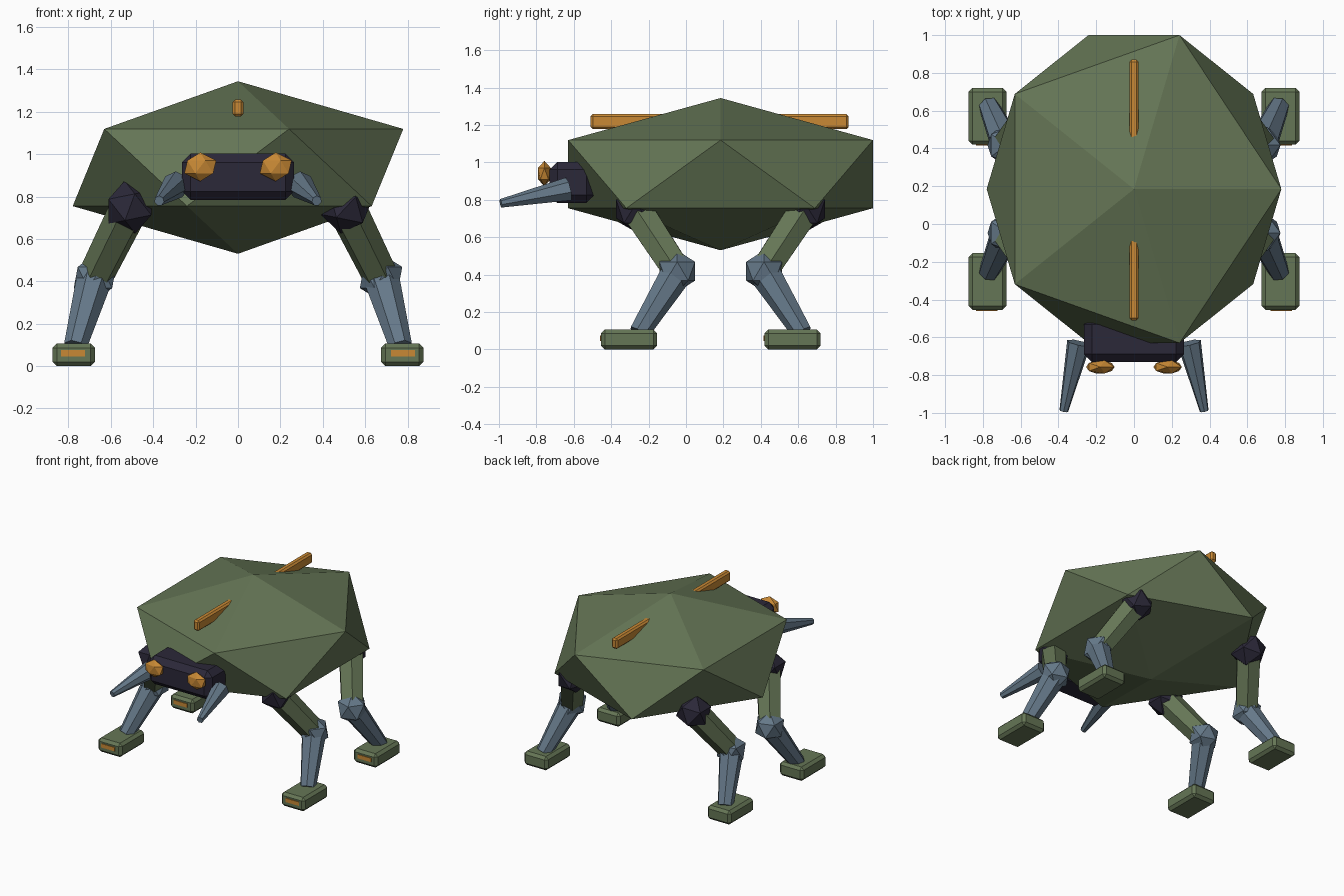
import bpy, bmesh, math
from mathutils import Matrix, Vector

if "Cube" in bpy.data.objects:
    bpy.data.objects.remove(bpy.data.objects["Cube"])


def material(name, rgb):
    m = bpy.data.materials.new(name)
    m.diffuse_color = (*rgb, 1)
    m.use_nodes = True
    m.node_tree.nodes["Principled BSDF"].inputs["Base Color"].default_value = m.diffuse_color
    return m


GREEN = material("olive_green", (0.13, 0.18, 0.092))
STEEL = material("steel_blue", (0.13, 0.19, 0.25))
DARK = material("dark_violet_grey", (0.024, 0.021, 0.04))
ORANGE = material("amber_orange", (0.58, 0.25, 0.035))


def finish(bm, name, mat):
    me = bpy.data.meshes.new(name)
    bm.to_mesh(me)
    bm.free()
    me.materials.append(mat)
    ob = bpy.data.objects.new(name, me)
    bpy.context.collection.objects.link(ob)
    return ob


def gem(name, centre, radii, mat, tilt=0):
    bm = bmesh.new()
    m = (Matrix.Translation(centre) @ Matrix.Rotation(tilt, 4, 'Y')
         @ Matrix.Diagonal((*radii, 1)))
    bmesh.ops.create_icosphere(bm, subdivisions=1, radius=1, matrix=m)
    return finish(bm, name, mat)


def box(name, centre, size, mat, bevel=0):
    bm = bmesh.new()
    bmesh.ops.create_cube(bm, size=1, matrix=Matrix.Translation(centre)
                          @ Matrix.Diagonal((*size, 1)))
    if bevel:
        bmesh.ops.bevel(bm, geom=bm.edges[:], offset=bevel, segments=1,
                        affect='EDGES', profile=0.5)
    return finish(bm, name, mat)


def limb(name, a, b, r1, r2, mat, sides):
    a, b = Vector(a), Vector(b)
    d = b - a
    m = Matrix.Translation((a + b) / 2) @ d.to_track_quat('Z', 'Y').to_matrix().to_4x4()
    bm = bmesh.new()
    bmesh.ops.create_cone(bm, cap_ends=True, segments=sides, radius1=r1,
                          radius2=r2, depth=d.length, matrix=m)
    return finish(bm, name, mat)


# Faceted shell body and the ridge bar running through it
MID = 0.185
gem("body_shell", (0, MID, 0.937), (0.872, 0.958, 0.407), GREEN)
box("back_ridge", (0, 0.18, 1.218), (0.05, 1.38, 0.08), ORANGE, 0.012)

# Head
box("head", (0, -0.61, 0.893), (0.53, 0.24, 0.22), DARK, 0.042)

for sx, side in ((-1, "left"), (1, "right")):
    # Eyes and tusks
    gem(f"{side}_eye", (sx * 0.178, -0.757, 0.94), (0.084, 0.04, 0.068), ORANGE)
    limb(f"{side}_tusk", (sx * 0.292, -0.63, 0.855), (sx * 0.372, -0.99, 0.78),
         0.065, 0.024, STEEL, 7)

    # Legs, front and rear mirrored about the body middle
    for sy, end in ((-1, "front"), (1, "rear")):
        n = f"{end}_{side}"
        hip = (sx * 0.51, MID + sy * 0.45, 0.75)
        knee = (sx * 0.675, MID + sy * 0.232, 0.418)
        ankle = (sx * 0.768, MID + sy * 0.437, 0.09)
        gem(f"{n}_hip", hip, (0.127,) * 3, DARK, sx * 0.2)
        limb(f"{n}_thigh", hip, knee, 0.095, 0.085, GREEN, 6)
        gem(f"{n}_knee", knee, (0.112,) * 3, STEEL)
        limb(f"{n}_shin", knee, ankle, 0.088, 0.056, STEEL, 7)
        # Foot block sits slightly forward of the ankle
        foot_y = ankle[1] - 0.052
        box(f"{n}_foot", (sx * 0.775, foot_y, 0.053), (0.2, 0.3, 0.106), GREEN, 0.02)
        box(f"{n}_toe_stripe", (sx * 0.779, foot_y - 0.151, 0.06),
            (0.114, 0.009, 0.03), ORANGE)
